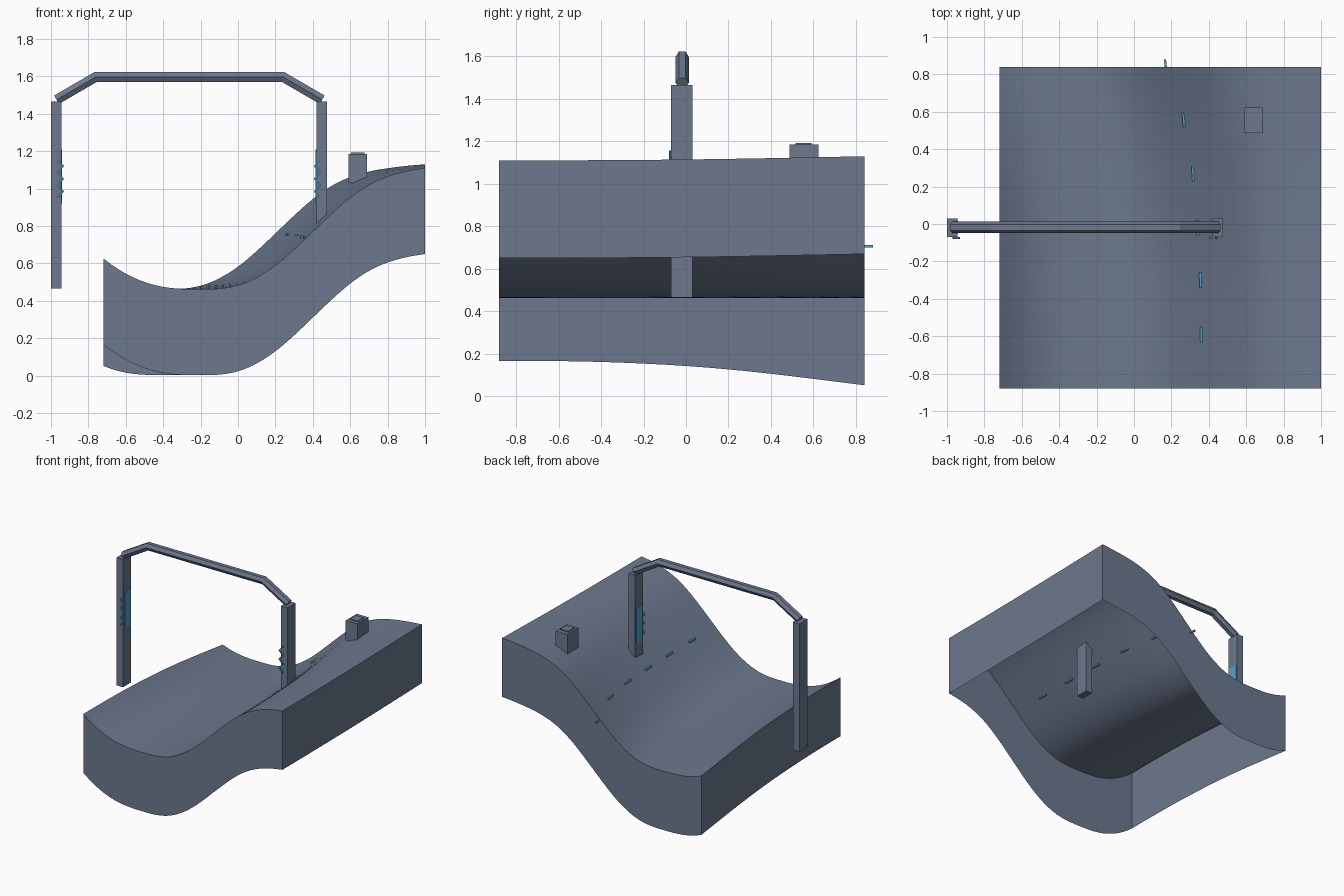
import bpy, bmesh, math
from mathutils import Vector

cube = bpy.data.objects.get("Cube")
if cube:
    bpy.data.objects.remove(cube, do_unlink=True)


def material(name, rgb):
    m = bpy.data.materials.new(name)
    m.use_nodes = True
    m.diffuse_color = (*rgb, 1)
    m.node_tree.nodes["Principled BSDF"].inputs["Base Color"].default_value = (*rgb, 1)
    return m


SLATE = material("slate", (0.15, 0.19, 0.27))
BLUE = material("signal blue", (0.08, 0.37, 0.58))


def finish(name, bm, mat, smooth=False):
    mesh = bpy.data.meshes.new(name)
    bm.to_mesh(mesh)
    bm.free()
    mesh.materials.append(mat)
    obj = bpy.data.objects.new(name, mesh)
    bpy.context.collection.objects.link(obj)
    if smooth:
        bpy.ops.object.select_all(action='DESELECT')
        bpy.context.view_layer.objects.active = obj
        obj.select_set(True)
        bpy.ops.object.shade_smooth_by_angle(angle=math.radians(30))
    return obj


def box(name, lo, hi, mat):
    bm = bmesh.new()
    bmesh.ops.create_cube(bm, size=1)
    for v in bm.verts:
        v.co = [l + (c + 0.5) * (h - l) for l, h, c in zip(lo, hi, v.co)]
    return finish(name, bm, mat)


def sweep(name, path, section, y, mat):
    """Mitred sweep of a (y, normal) section along an x-z path."""
    bm = bmesh.new()
    pts = [Vector(p) for p in path]
    rings = []
    for i, p in enumerate(pts):
        a = (pts[max(i, 1)] - pts[max(i, 1) - 1]).normalized()
        j = min(i + 1, len(pts) - 1)
        b = (pts[j] - pts[j - 1]).normalized()
        t = (a + b).normalized()
        n = Vector((-t.y, t.x)) / max(t.dot(a), 0.3)
        rings.append([bm.verts.new((p.x + n.x * h, y + w, p.y + n.y * h)) for w, h in section])
    k = len(section)
    for r, s in zip(rings, rings[1:]):
        for i in range(k):
            bm.faces.new((r[i], r[(i + 1) % k], s[(i + 1) % k], s[i]))
    bm.faces.new(rings[0])
    bm.faces.new(rings[-1])
    bmesh.ops.recalc_face_normals(bm, faces=bm.faces)
    return finish(name, bm, mat)


# Hillside profile, sampled every 0.1 from x = -0.8
PROFILE = [0.69, 0.61, 0.545, 0.5, 0.474, 0.464, 0.462, 0.465, 0.483, 0.525, 0.59,
           0.675, 0.77, 0.865, 0.952, 1.02, 1.065, 1.093, 1.11, 1.122, 1.13, 1.135]
X0, X1, Y0, Y1 = -0.72, 1.0, -0.88, 0.84
DEPTH = 0.46


def bend(y):
    return 0.19 * max(0, (y - Y0) / (Y1 - Y0)) ** 2.7


def height(x, y):
    u = (x + bend(y) + 0.8) * 10
    i = min(max(int(u), 0), len(PROFILE) - 2)
    t = u - i
    a, b, c, d = (PROFILE[min(max(i + k, 0), len(PROFILE) - 1)] for k in (-1, 0, 1, 2))
    return b + 0.5 * t * (c - a + t * (2*a - 5*b + 4*c - d + t * (3*(b - c) + d - a)))


# Hillside: curved top with side walls, open underneath
bm = bmesh.new()
NX, NY = 44, 24
grid = []
for j in range(NY + 1):
    y = Y0 + (Y1 - Y0) * j / NY
    xs = [X0 + (X1 - X0) * i / NX for i in range(NX + 1)]
    grid.append([bm.verts.new((x, y, height(x, y))) for x in xs])
for r, s in zip(grid, grid[1:]):
    for i in range(NX):
        bm.faces.new((r[i], r[i + 1], s[i + 1], s[i]))
rim = (grid[0] + [r[-1] for r in grid[1:]] + grid[-1][-2::-1]
       + [r[0] for r in grid[-2:0:-1]])
low = [bm.verts.new(v.co - Vector((0, 0, DEPTH))) for v in rim]
for i in range(len(rim)):
    j = (i + 1) % len(rim)
    bm.faces.new((rim[j], rim[i], low[i], low[j]))
finish("hillside", bm, SLATE, smooth=True)

# Gate posts with a signal panel on the inner face and a zigzag on the front
for side, x, inner, d in (("right", -1.0, -0.945, 1), ("left", 0.42, 0.42, -1)):
    box(side + "_post", (x, -0.07, 0.465), (x + 0.055, 0.03, 1.465), SLATE)
    edge = sorted((inner, inner + d * 0.005))
    box(side + "_panel", (edge[0], -0.05, 0.92), (edge[1], 0.02, 1.21), BLUE)
    zig = [(inner + d * (0.01 if i % 2 else -0.02), 0.95 + 0.034 * i) for i in range(7)]
    ribbon = [(-0.005, -0.004), (0.005, -0.004), (0.005, 0.004), (-0.005, 0.004)]
    sweep(side + "_zigzag", zig, ribbon, -0.074, BLUE)

# Hexagonal overhead beam
hexagon = [(0.031 * math.cos(k * math.pi / 3), 0.03 * math.sin(k * math.pi / 3)) for k in range(6)]
sweep("overhead_beam", [(-0.97, 1.475), (-0.76, 1.597), (0.24, 1.597), (0.45, 1.475)],
      hexagon, -0.018, SLATE)

# Small block with a raised cap on the slope
box("slope_block", (0.59, 0.487, 1.03), (0.69, 0.623, 1.185), SLATE)
box("slope_block_cap", (0.605, 0.515, 1.185), (0.675, 0.59, 1.192), SLATE)

# Dashed marker line following the slope
for i, (x, y) in enumerate(((0.17, 0.84), (0.265, 0.56), (0.315, 0.27),
                            (0.34, -0.02), (0.355, -0.3), (0.36, -0.59))):
    z = 0.705 if y > 0.8 else height(x, y) + 0.002
    dash = box(f"marker_dash_{i + 1}", (-0.006, -0.04, -0.006), (0.006, 0.04, 0.006), BLUE)
    dash.location = (x, y, z)
    dash.rotation_euler.z = math.atan((bend(y + 0.04) - bend(y - 0.04)) / 0.08) * 0.4
